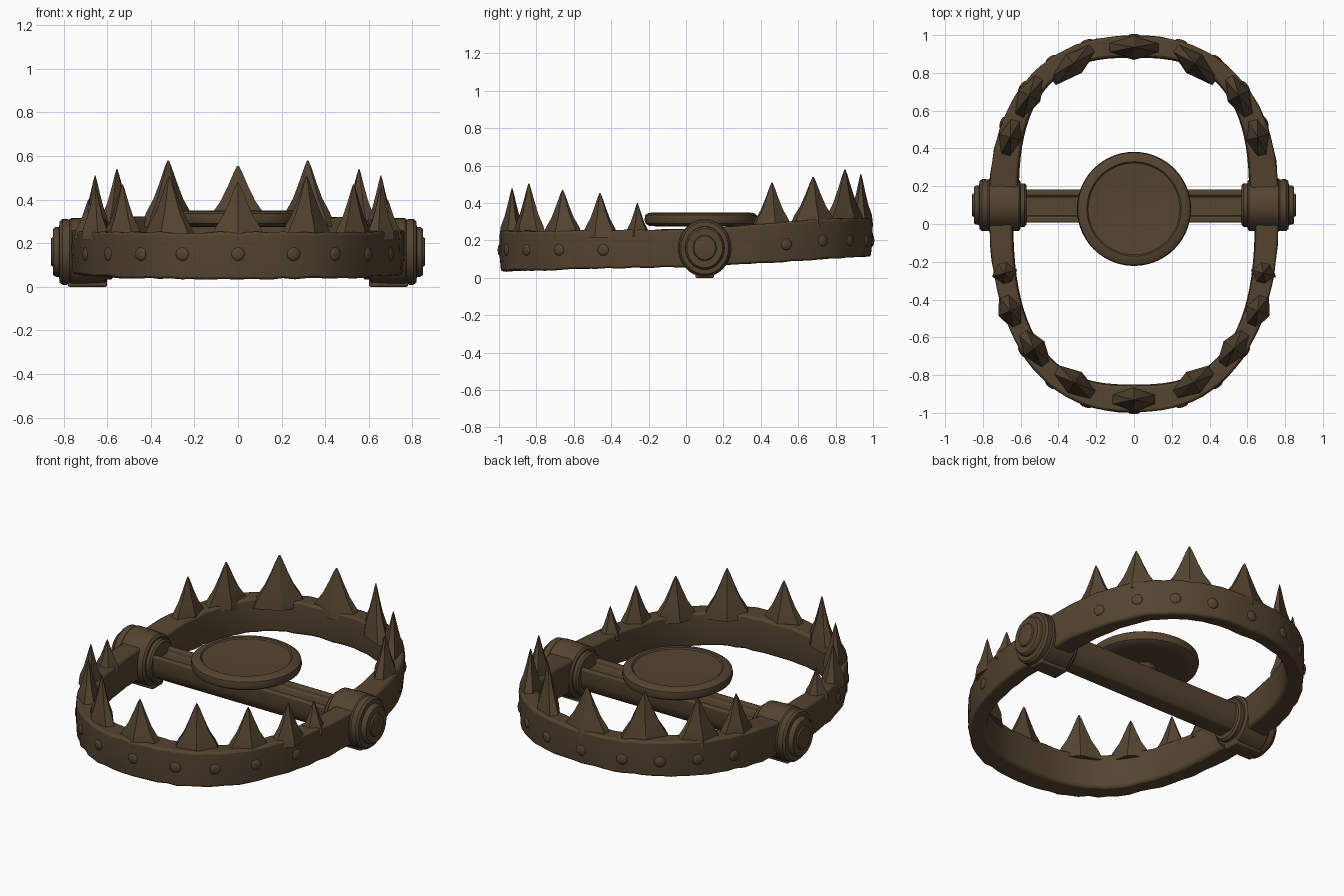
import bpy, bmesh, math, random
from mathutils import Vector, Matrix

if "Cube" in bpy.data.objects:
    bpy.data.objects.remove(bpy.data.objects["Cube"])

random.seed(4)
iron = bpy.data.materials.new("rusty brown iron")
iron.diffuse_color = (0.088, 0.058, 0.030, 1)
iron.use_nodes = True
iron.node_tree.nodes["Principled BSDF"].inputs["Base Color"].default_value = iron.diffuse_color
HUB_Y, HUB_Z = 0.10, 0.16


def finish(name, bm, bevel=0.0, angle=30):
    bmesh.ops.recalc_face_normals(bm, faces=bm.faces)
    me = bpy.data.meshes.new(name)
    bm.to_mesh(me)
    bm.free()
    ob = bpy.data.objects.new(name, me)
    bpy.context.collection.objects.link(ob)
    me.materials.append(iron)
    if bevel:
        m = ob.modifiers.new("bevel", 'BEVEL')
        m.width, m.segments, m.limit_method = bevel, 2, 'ANGLE'
    bpy.ops.object.select_all(action='DESELECT')
    ob.select_set(True)
    bpy.context.view_layer.objects.active = ob
    bpy.ops.object.shade_smooth_by_angle(angle=math.radians(angle))
    return ob


def loft(bm, rings, caps=True):
    vs = [[bm.verts.new(p) for p in r] for r in rings]
    n = len(vs[0])
    for a, b in zip(vs, vs[1:]):
        for i in range(n):
            bm.faces.new((a[i], a[(i + 1) % n], b[(i + 1) % n], b[i]))
    if caps:
        bm.faces.new(vs[0])
        bm.faces.new(vs[-1])


def superellipse(t, a, b, p):
    c, s = math.cos(t), math.sin(t)
    return Vector((a * math.copysign(abs(c) ** (2 / p), c), HUB_Y + b * abs(s) ** (2 / p) * (1 if s >= 0 else -1), 0))


def lathe(name, prof, mat, seg=40, angle=30):
    # prof: (radius, height) pairs revolved round local z
    bm = bmesh.new()
    loft(bm, [[mat @ Vector((r * math.cos(2 * math.pi * i / seg), r * math.sin(2 * math.pi * i / seg), h))
               for i in range(seg)] for r, h in prof])
    return finish(name, bm, 0, angle)


def jaw(name, sign, outer, inner, low, high):
    # bent band; low / high give (z at hub, z at tip) of the lower and upper edge
    bm, rings, n = bmesh.new(), [], 44
    for i in range(n + 1):
        t = math.pi * i / n * sign
        o, q = superellipse(t, *outer), superellipse(t, *inner)
        k = abs(o.y - HUB_Y) / outer[1]
        z0 = low[0] + (low[1] - low[0]) * k + random.uniform(-.004, .004)
        z1 = high[0] + (high[1] - high[0]) * min(1, k * 1.3) + random.uniform(-.004, .004)
        o0 = o.lerp(q, random.uniform(.04, .12))
        rings.append([Vector((p.x, p.y, z)) for p, z in (
            (o0, z0), (o.lerp(q, random.uniform(0, .04)), z0 + (z1 - z0) * .5), (o.lerp(q, .03), z1),
            (q.lerp(o, .05), z1), (q, (z0 + z1) / 2), (q.lerp(o, .1), z0 + .01))])
    loft(bm, rings)
    return finish(name, bm, .012, 35)


def tooth(bm, x, y, base, tip, half, depth):
    # faceted spike with flared foot, wide side along the band
    out = Vector((x / .6, (y - HUB_Y) / .9, 0))
    out = Vector((out.x / .75, out.y, 0)).normalized()
    along = Vector((-out.y, out.x, 0))
    foot = ((1, .35), (0, 1), (-1, .35), (-1, -.4), (0, -1), (1, -.4))
    rings = []
    for f, s in ((0, 1.08), (.22, .85), (.42, .57), (.68, .32), (.9, .13), (1, .025)):
        z = base + (tip - base) * f
        c = Vector((x, y, z))
        rings.append([c + along * a * half * s + out * d * depth * min(1, s * 1.05) for a, d in foot])
    loft(bm, rings)


# jaws
jaw("front_jaw", -1, (.77, 1.10, 2.35), (.64, .95, 2.75), (.06, .035), (.262, .25))
jaw("back_jaw", 1, (.77, .90, 2.3), (.61, .78, 2.75), (.06, .115), (.265, .318))

# teeth: x, y, rim height, tip height, half width
FRONT = [(0, -.93, .25, .48, .12), (.315, -.84, .25, .505, .12), (.53, -.66, .25, .47, .11),
         (.655, -.46, .25, .455, .09), (.685, -.26, .255, .40, .06)]
BACK = [(0, .935, .31, .555, .14), (.32, .85, .31, .58, .135), (.555, .68, .31, .54, .12),
        (.655, .46, .295, .51, .10)]
for name, rows, depth in (("front_teeth", FRONT, .068), ("back_teeth", BACK, .066)):
    bm = bmesh.new()
    for x, y, base, tip, half in rows:
        for s in ((1, -1) if x else (1,)):
            tooth(bm, x * s, y, base - .035, tip, half, depth)
    finish(name, bm, 0, 25)

# rivets on the outside of both jaws
bm = bmesh.new()
for sign, b, p, zmid in ((-1, 1.10, 2.35, .15), (1, .90, 2.3, .20)):
    for i in range(9):
        t = sign * math.radians(26 + 16 * i)
        q = superellipse(t, .765, b - .005, p)
        tan = superellipse(t + .02, .765, b, p) - superellipse(t - .02, .765, b, p)
        nrm = Vector((tan.y, -tan.x, 0)).normalized()
        nrm = nrm if nrm.dot(q) > 0 else -nrm
        rot = nrm.to_track_quat('Z', 'Y').to_matrix().to_4x4()
        q.z = zmid - (.02 if sign > 0 and abs(q.x) > .6 else 0)
        bmesh.ops.create_uvsphere(bm, u_segments=12, v_segments=8, radius=1,
                                  matrix=Matrix.Translation(q) @ rot @ Matrix.Diagonal((.032, .032, .012, 1)))
finish("rivets", bm, 0, 60)

# hinge hubs with stepped caps and inner collars
for s, side in ((1, "right"), (-1, "left")):
    m = (Matrix.Translation((0, HUB_Y, HUB_Z)) @ Matrix.Rotation(s * math.pi / 2, 4, 'Y')
         @ Matrix.Diagonal((1.1, 1, 1, 1)))
    lathe(side + "_hub", [(.125, .60), (.137, .61), (.141, .70), (.141, .765), (.130, .78)], m)
    lathe(side + "_collar", [(.105, .57), (.115, .58), (.115, .61)], m)
    lathe(side + "_hinge_cap", [(.135, .77), (.137, .785), (.137, .805), (.127, .818), (.105, .82),
                                (.103, .838), (.095, .848), (.062, .848), (.058, .856), (.05, .858)], m)
    # flat foot below the hub
    bm = bmesh.new()
    bmesh.ops.create_cube(bm, size=1, matrix=Matrix.Translation((s * .69, HUB_Y, .025))
                          @ Matrix.Diagonal((.18, .10, .05, 1)))
    finish(side + "_foot", bm, .008)

# cross bar: trough with round belly and two rails
bm = bmesh.new()
half = [(.088, .225), (.088, .15), (.075, .105), (.045, .075)]
prof = half + [(-y, z) for y, z in reversed(half)] + [(-.055, .225), (-.05, .195), (.05, .195), (.055, .225)]
loft(bm, [[Vector((x, HUB_Y - .005 + y, z)) for y, z in prof] for x in (-.65, .65)])
finish("cross_bar", bm, .008, 35)

# trigger pan with recessed face, on a short post
pan = Matrix.Translation((0, .08, 0))
lathe("trigger_pan", [(.22, .275), (.275, .277), (.296, .29), (.302, .31), (.298, .335), (.28, .347),
                      (.25, .350), (.243, .343), (.235, .342)], pan, 56)
lathe("pan_post", [(.06, .18), (.05, .23), (.075, .28)], pan, 20)
